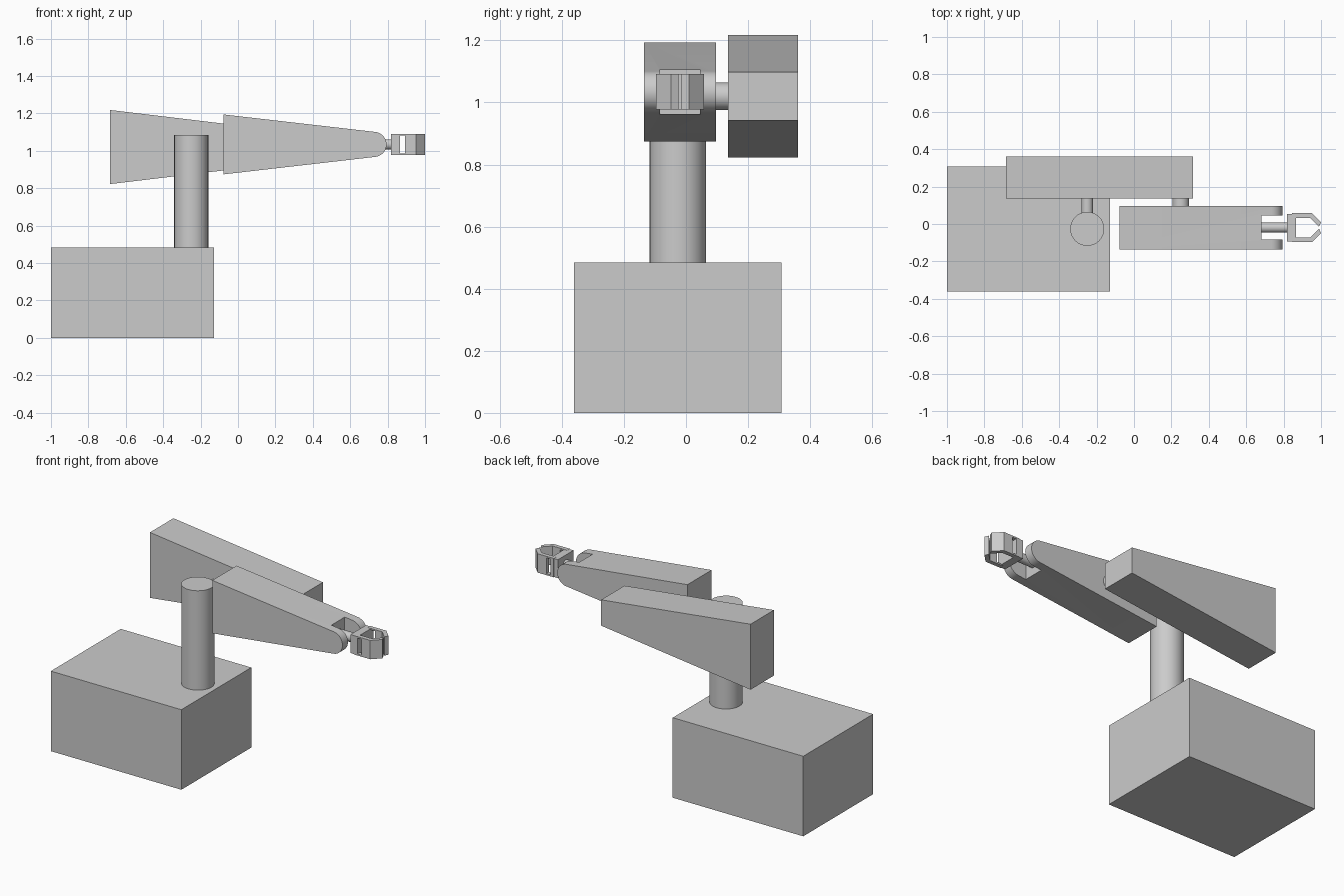
import bpy, bmesh
from math import cos, sin, pi, radians

if "Cube" in bpy.data.objects:
    bpy.data.objects.remove(bpy.data.objects["Cube"])

ARM_Z = 1.02      # height of the upper arm axis
HAND_Z = 1.034    # height of the forearm and gripper axis
HAND_Y = -0.0195  # mid plane of the forearm and gripper


def finish(name, bm):
    bmesh.ops.recalc_face_normals(bm, faces=bm.faces)
    mesh = bpy.data.meshes.new(name)
    bm.to_mesh(mesh)
    bm.free()
    ob = bpy.data.objects.new(name, mesh)
    bpy.context.collection.objects.link(ob)
    return ob


def prism(name, pts, axis, lo, hi):
    """Extrude a profile along y (points are x, z) or z (points are x, y)."""
    bm = bmesh.new()
    place = (lambda p: (p[0], lo, p[1])) if axis == 'Y' else (lambda p: (p[0], p[1], lo))
    face = bm.faces.new([bm.verts.new(place(p)) for p in pts])
    ext = bmesh.ops.extrude_face_region(bm, geom=[face])['geom']
    vec = (0, hi - lo, 0) if axis == 'Y' else (0, 0, hi - lo)
    bmesh.ops.translate(bm, vec=vec, verts=[v for v in ext if isinstance(v, bmesh.types.BMVert)])
    return finish(name, bm)


def box(name, x, y, z):
    return prism(name, [(x[0], y[0]), (x[1], y[0]), (x[1], y[1]), (x[0], y[1])], 'Z', *z)


def cylinder(name, radius, length, centre, rot=(0, 0, 0), sides=32):
    bpy.ops.mesh.primitive_cylinder_add(vertices=sides, radius=radius, depth=length,
                                        location=centre, rotation=rot)
    ob = bpy.context.object
    ob.name = name
    bpy.ops.object.shade_smooth_by_angle()
    return ob


def cut(ob, cutter):
    mod = ob.modifiers.new("cut", 'BOOLEAN')
    mod.operation = 'DIFFERENCE'
    mod.solver = 'EXACT'
    mod.object = cutter
    bpy.context.view_layer.objects.active = ob
    bpy.ops.object.modifier_apply(modifier=mod.name)
    bpy.data.objects.remove(cutter)


# Base block and column
box("base", (-1, -0.127), (-0.36, 0.308), (0, 0.484))
cylinder("column", 0.091, 0.61, (-0.25, -0.026, 0.78))

# Upper arm: tapered beam, with the pins that carry it
prism("upper_arm", [(-0.684, ARM_Z - 0.198), (0.316, ARM_Z - 0.078),
                    (0.316, ARM_Z + 0.078), (-0.684, ARM_Z + 0.198)], 'Y', 0.136, 0.36)
cylinder("shoulder_pin", 0.031, 0.13, (-0.25, 0.085, ARM_Z), (pi / 2, 0, 0))
cylinder("elbow_pin", 0.044, 0.07, (0.25, 0.113, ARM_Z), (pi / 2, 0, 0))

# Forearm: tapered beam with a round nose, split into a fork
nose = [(0.727 + 0.067 * cos(radians(a)), HAND_Z + 0.067 * sin(radians(a)))
        for a in [-83 + 166 * i / 16 for i in range(17)]]
forearm = prism("forearm", [(-0.077, HAND_Z - 0.16)] + nose + [(-0.077, HAND_Z + 0.16)],
                'Y', HAND_Y - 0.116, HAND_Y + 0.116)
cut(forearm, box("fork_cutter", (0.683, 0.9), (HAND_Y - 0.064, HAND_Y + 0.064), (0.8, 1.3)))
bpy.ops.object.select_all(action='DESELECT')
forearm.select_set(True)
bpy.context.view_layer.objects.active = forearm
bpy.ops.object.shade_smooth_by_angle(angle=radians(25))

# Wrist rod and palm
cylinder("wrist", 0.027, 0.155, (0.753, HAND_Y, HAND_Z), (0, pi / 2, 0))
z0, z1 = HAND_Z - 0.057, HAND_Z + 0.057
box("palm", (0.818, 0.866), (HAND_Y - 0.074, HAND_Y + 0.074), (z0 + 0.001, z1 - 0.001))

# Pair of bent fingers, each with a window next to the palm
outline = [(0.845, 0.077), (0.952, 0.077), (1.0, 0.029), (0.989, 0.005),
           (0.942, 0.052), (0.845, 0.052)]
for side, s in (("left", 1), ("right", -1)):
    finger = prism(side + "_finger", [(x, HAND_Y + s * y) for x, y in outline], 'Z', z0, z1)
    ys = sorted((HAND_Y + s * 0.03, HAND_Y + s * 0.1))
    cut(finger, box("window_cutter", (0.866, 0.894), ys, (z0 + 0.009, z1 - 0.009)))
